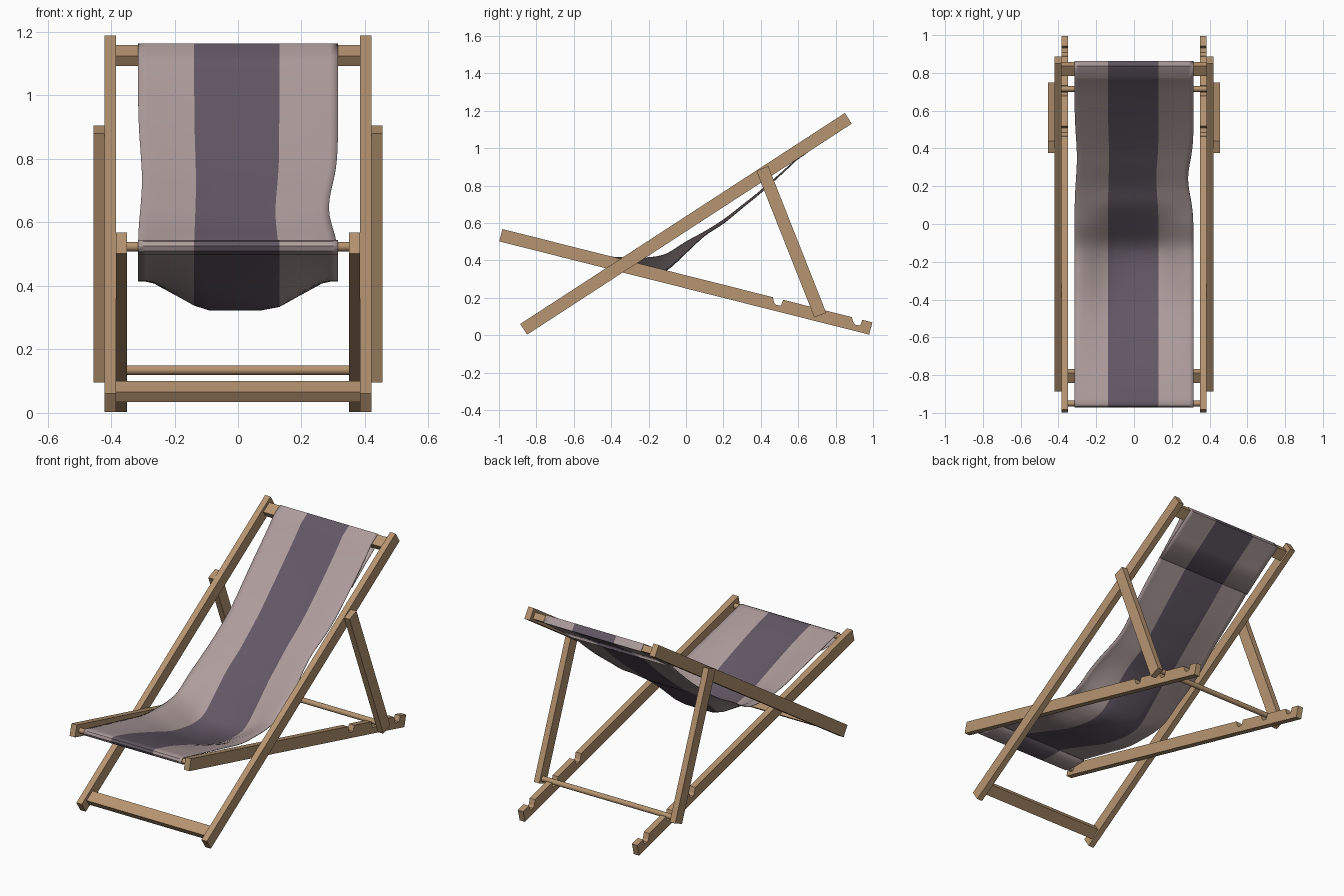
import bpy, bmesh, math
from mathutils import Vector

if "Cube" in bpy.data.objects:
    bpy.data.objects.remove(bpy.data.objects["Cube"])


def material(name, rgb):
    m = bpy.data.materials.new(name)
    m.diffuse_color = (*rgb, 1)
    m.use_nodes = True
    m.node_tree.nodes["Principled BSDF"].inputs["Base Color"].default_value = m.diffuse_color
    return m


WOOD = material("warm wood", (0.47, 0.30, 0.165))
PALE = material("pale mauve cloth", (0.42, 0.335, 0.33))
DARK = material("dark purple cloth", (0.125, 0.097, 0.130))


def finish(name, bm, mats):
    bmesh.ops.recalc_face_normals(bm, faces=bm.faces)
    me = bpy.data.meshes.new(name)
    bm.to_mesh(me)
    bm.free()
    ob = bpy.data.objects.new(name, me)
    bpy.context.collection.objects.link(ob)
    for m in mats:
        me.materials.append(m)
    return ob


def prism(name, pts, x0, x1):
    """Extrude a (y, z) outline from x0 to x1."""
    bm = bmesh.new()
    f = bm.faces.new([bm.verts.new((x0, y, z)) for y, z in pts])
    r = bmesh.ops.extrude_face_region(bm, geom=[f])
    vs = [g for g in r["geom"] if isinstance(g, bmesh.types.BMVert)]
    bmesh.ops.translate(bm, verts=vs, vec=(x1 - x0, 0, 0))
    return finish(name, bm, [WOOD])


def along(a, b, st):
    """Map (distance, offset) pairs onto the line a-b."""
    a, b = Vector(a), Vector(b)
    u = (b - a).normalized()
    v = Vector((-u.y, u.x))
    return [tuple(a + u * s + v * t) for s, t in st]


def bar(a, b, w):
    n = (Vector(b) - Vector(a)).length
    return along(a, b, [(0, -w / 2), (n, -w / 2), (n, w / 2), (0, w / 2)])


def dowel(name, y, z, r, half):
    pts = [(y + r * math.cos(i * math.tau / 20), z + r * math.sin(i * math.tau / 20))
           for i in range(20)]
    ob = prism(name, pts, -half, half)
    bpy.ops.object.select_all(action='DESELECT')
    bpy.context.view_layer.objects.active = ob
    ob.select_set(True)
    bpy.ops.object.shade_smooth_by_angle()


# Notched outline of the seat rail
h = 0.034
seat = [(0, -h), (2.04, -h), (2.04, h)]
for y in (0.91, 0.70, 0.487):
    s = (y + 0.99) / 0.97
    seat += [(s + 0.026, h), (s + 0.022, 0.002), (s - 0.002, -0.002), (s - 0.016, 0.006), (s - 0.032, h)]
seat.append((0, h))
seat = along((-0.99, 0.535), (0.99, 0.036), seat)
back = bar((-0.868, 0.032), (0.868, 1.16), 0.068)
prop = bar((0.408, 0.892), (0.718, 0.108), 0.068)

# Side rails and props
for side, sg in (("left", -1), ("right", 1)):
    prism("back_rail_" + side, back, sg * 0.385, sg * 0.42)
    prism("seat_rail_" + side, seat, sg * 0.35, sg * 0.385)
    prism("prop_leg_" + side, prop, sg * 0.42, sg * 0.455)

# Cross bars and dowels
u = Vector((0.838, 0.545)) * 0.0325
for name, c in (("bottom_crossbar", (-0.805, 0.068)), ("top_crossbar", (0.82, 1.126))):
    prism(name, bar(Vector(c) - u, Vector(c) + u, 0.037), -0.386, 0.386)
dowel("front_dowel", -0.95, 0.524, 0.015, 0.351)
dowel("prop_dowel", 0.715, 0.135, 0.015, 0.421)

# Sling profile: y, height at the sides, height along the middle
main = [(-0.95, 0.543, 0.543), (-0.80, 0.508, 0.503), (-0.60, 0.462, 0.432),
        (-0.42, 0.422, 0.365), (-0.28, 0.415, 0.332), (-0.18, 0.418, 0.325),
        (-0.10, 0.438, 0.350), (0.0, 0.500, 0.440), (0.1, 0.555, 0.532),
        (0.2, 0.618, 0.598), (0.3, 0.695, 0.680), (0.4, 0.775, 0.762),
        (0.55, 0.906, 0.898), (0.70, 1.045, 1.043), (0.778, 1.126, 1.126)]
main = [Vector(p) for p in main]
curve = []
for i in range(len(main) - 1):
    p0, p1, p2 = main[max(i - 1, 0)], main[i], main[i + 1]
    p3 = main[min(i + 2, len(main) - 1)]
    for k in range(4):
        t = k / 4
        curve.append(0.5 * (2 * p1 + (p2 - p0) * t + (2 * p0 - 5 * p1 + 4 * p2 - p3) * t * t
                            + (3 * p1 - p0 - 3 * p2 + p3) * t ** 3))
curve.append(main[-1])
# Hems wrapped around the front dowel and the top bar
front = [(-0.80, 0.499), (-0.90, 0.499), (-0.945, 0.505), (-0.962, 0.511), (-0.969, 0.525), (-0.963, 0.538)]
top = [(0.837, 1.162), (0.862, 1.128), (0.804, 1.088), (0.72, 1.03), (0.60, 0.942)]
path = [(y, z, z) for y, z in front] + [tuple(p) for p in curve] + [(y, z, z) for y, z in top]

# Striped cloth sling; the middle stripe is chosen by column
cols = [-0.315, -0.29, -0.265, -0.22, -0.18, -0.138, -0.09, 0, 0.07, 0.13, 0.18, 0.22, 0.265, 0.29, 0.315]
bm = bmesh.new()
rows = []
for y, ze, zc in path:
    row = []
    for x in cols:
        w = min(1, max(0, (0.275 - abs(x)) / 0.165))
        if x > 0:   # slight pull-in of the loose edges
            pull = 1 - 0.09 * math.exp(-((y - 0.24) / 0.13) ** 2)
        else:
            pull = 1 - 0.04 * math.exp(-((y - 0.35) / 0.16) ** 2)
        row.append(bm.verts.new((x * pull, y, ze + (zc - ze) * w)))
    rows.append(row)
for a, b in zip(rows, rows[1:]):
    for j in range(len(cols) - 1):
        f = bm.faces.new((a[j], a[j + 1], b[j + 1], b[j]))
        f.material_index = int(-0.138 <= (cols[j] + cols[j + 1]) / 2 <= 0.13)
sling = finish("cloth_sling", bm, [PALE, DARK])
sol = sling.modifiers.new("thickness", 'SOLIDIFY')
sol.thickness = 0.003
sol.offset = 0
bpy.ops.object.select_all(action='DESELECT')
bpy.context.view_layer.objects.active = sling
sling.select_set(True)
bpy.ops.object.shade_smooth_by_angle(angle=math.radians(40))
